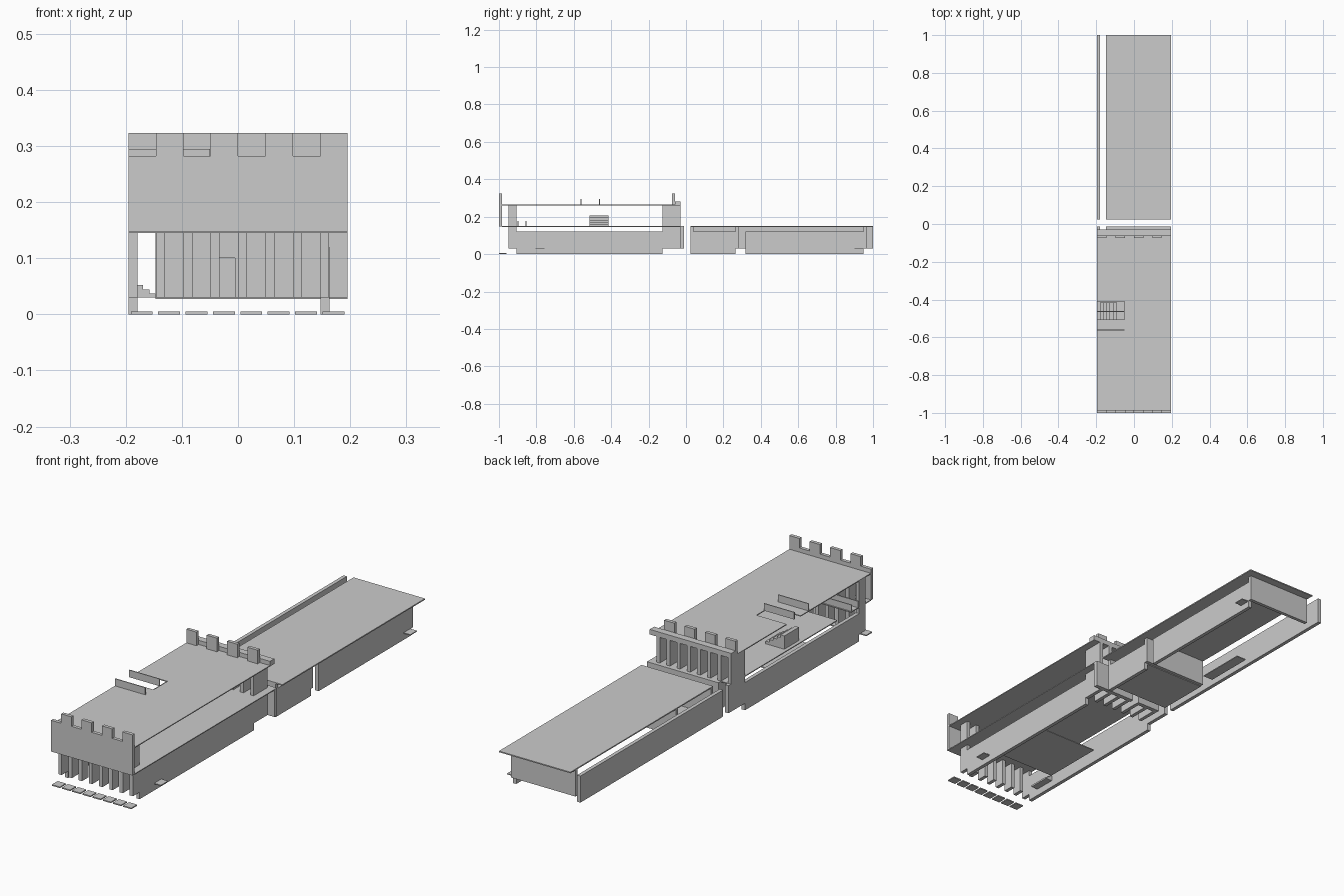
import bpy, bmesh

if "Cube" in bpy.data.objects:
    bpy.data.objects.remove(bpy.data.objects["Cube"])


def boxes(name, items):
    """One object made of boxes given as (x0, x1, y0, y1, z0, z1)."""
    bm = bmesh.new()
    for x0, x1, y0, y1, z0, z1 in items:
        v = bmesh.ops.create_cube(bm, size=1)['verts']
        for p in v:
            p.co = ((x0 + x1) / 2 + p.co.x * (x1 - x0),
                    (y0 + y1) / 2 + p.co.y * (y1 - y0),
                    (z0 + z1) / 2 + p.co.z * (z1 - z0))
    me = bpy.data.meshes.new(name)
    bm.to_mesh(me)
    bm.free()
    ob = bpy.data.objects.new(name, me)
    bpy.context.collection.objects.link(ob)
    return ob


def deck(name, y0, y1, z0, z1, hy0, hy1):
    """Slab with a stairwell notch on its left edge."""
    return boxes(name, [(-0.195, 0.195, y0, hy0, z0, z1),
                        (-0.05, 0.195, hy0, hy1, z0, z1),
                        (-0.195, 0.195, hy1, y1, z0, z1)])


def stair(name, x, y0, y1, z, n, run, rise):
    """Solid steps climbing toward -x."""
    boxes(name, [(x - run * (i + 1), x - run * i, y0, y1, z, z + rise * (i + 1))
                 for i in range(n)])


P = 0.0488          # bay pitch
L = -0.195          # left edge
T = 0.016           # wall thickness

# Paving slabs before the entrance
boxes("paving_slabs", [(L + .004 + P * i, L + .043 + P * i, -1, -.96, 0, .005)
                       for i in range(8)])

# Rows of tall fins at both ends of the front block
for name, y0, y1 in (("front_fins", -.95, -.905), ("rear_fins", -.125, -.03)):
    boxes(name, [(L + P * i, L + P * i + T, y0, y1, .03, .262) for i in range(8)])

# Front block side walls, decks and parapets
boxes("front_left_wall", [(L, L + T, -.905, -.125, .005, .12)])
boxes("front_right_wall", [(.147, .163, -.905, -.125, .005, .12)])
boxes("front_wall_feet", [(L, L + T, -.905, -.125, 0, .005),
                          (.147, .163, -.905, -.125, 0, .005)])
deck("upper_floor", -.985, -.03, .145, .149, -.85, -.755)
deck("front_roof", -.985, -.03, .26, .264, -.505, -.41)
boxes("front_parapet", [(L, .195, -1, -.985, .147, .282)])
boxes("front_merlons", [(L + P * i, L + P * (i + 1), -1, -.985, .282, .323)
                        for i in (1, 3, 5, 7)])
boxes("rear_parapet", [(L, .195, -.06, -.03, .264, .282)])
boxes("rear_merlons", [(L + P * i, L + P * (i + 1), -.075, -.06, .264, .323)
                       for i in (0, 2, 4, 6)])

# Stairwell guards and stairs
boxes("roof_guards", [(L, -.05, y, y + .004, .264, .295) for y in (-.563, -.465)])
boxes("floor_guards", [(L, -.05, y, y + .004, .149, .177) for y in (-.9, -.857)])
stair("upper_stair", -.09, -.515, -.415, .149, 5, .018, .0115)
stair("lower_stair", -.147, -.85, -.755, .03, 3, .011, .0073)

# Screen wall between the blocks, with a doorway
boxes("screen_wall", [(-.147, -.034, -.03, -.012, .03, .149),
                      (-.005, .195, -.03, -.012, .03, .149),
                      (-.034, -.005, -.03, -.012, .1, .149)])
boxes("screen_post", [(L, L + T, -.03, -.012, .03, .149)])

# Ground floor slabs and side landings
boxes("ground_floors", [(-.147, .147, -.72, -.44, .027, .031),
                        (-.147, .147, .03, .265, .027, .031),
                        (-.147, -.1, .34, .56, .027, .031)])
boxes("side_landings", [(.163, .195, -.805, -.757, .027, .031),
                        (.163, .195, .9, .945, .027, .031)])

# Rear block
boxes("rear_left_wall", [(L, L + T, .025, 1, .03, .145)])
boxes("rear_right_wall", [(.147, .163, .025, .265, 0, .12),
                          (.147, .163, .318, .95, 0, .12)])
boxes("rear_front_wall", [(-.147, .163, .025, .04, .03, .145)])
boxes("rear_partition", [(-.147, .163, .265, .28, .03, .145)])
boxes("rear_end_wall", [(-.147, .163, .95, .965, .03, .145)])
boxes("rear_roof", [(-.147, .195, .025, 1, .144, .149)])
